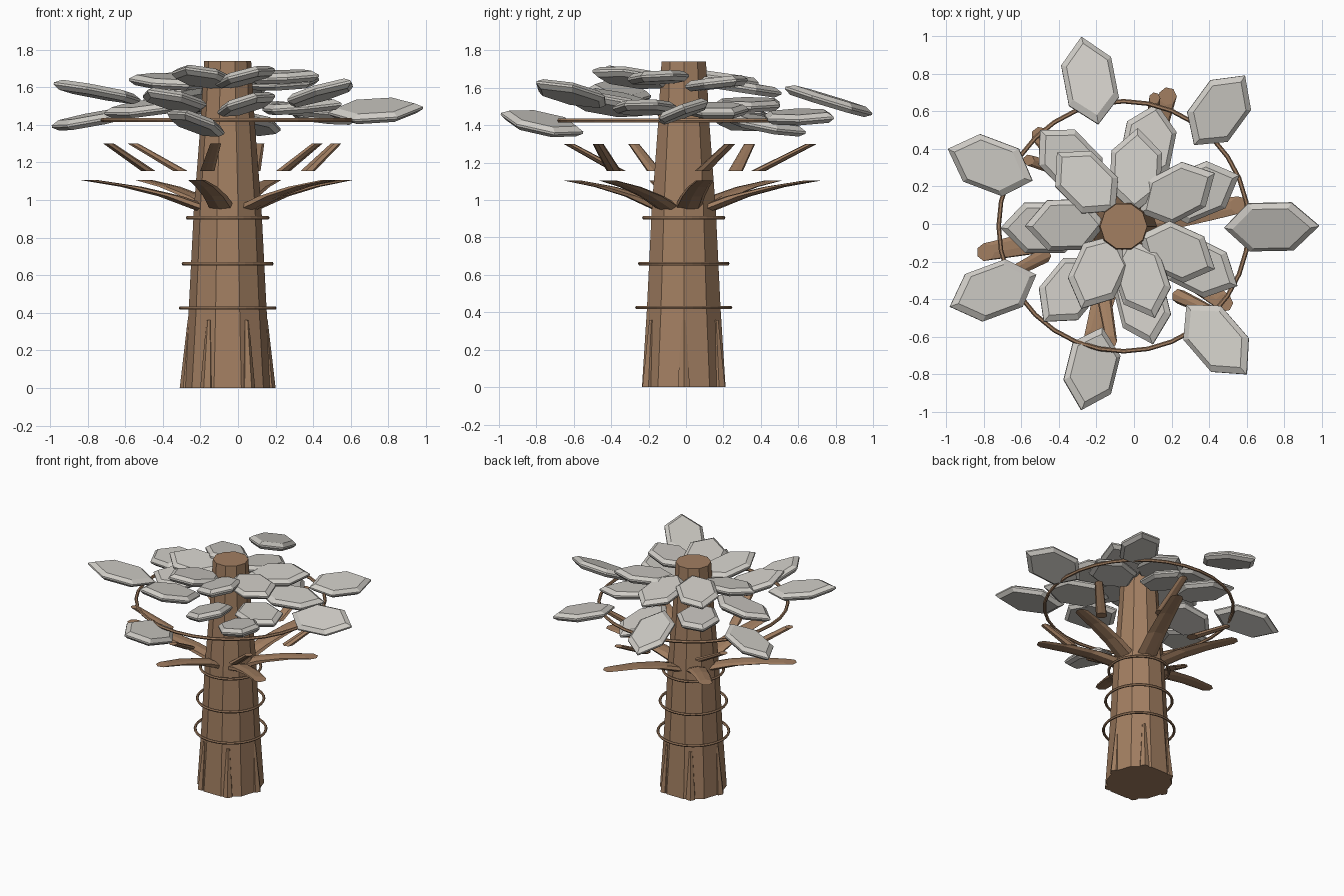
import bpy, bmesh, math
from mathutils import Vector, Matrix

if "Cube" in bpy.data.objects:
    bpy.data.objects.remove(bpy.data.objects["Cube"])

CX, CY = -0.055, -0.012          # trunk axis
bark = bpy.data.materials.new("bark")
bark.diffuse_color = (0.36, 0.21, 0.12, 1)
bark.use_nodes = True
bark.node_tree.nodes["Principled BSDF"].inputs["Base Color"].default_value = bark.diffuse_color
foliage = bpy.data.materials.new("foliage")
foliage.diffuse_color = (0.62, 0.60, 0.56, 1)
foliage.use_nodes = True
foliage.node_tree.nodes["Principled BSDF"].inputs["Base Color"].default_value = foliage.diffuse_color


def add_mesh(name, rings, mat):
    """Skin a list of equal-length point loops and cap both ends."""
    bm = bmesh.new()
    loops = [[bm.verts.new(p) for p in r] for r in rings]
    n = len(loops[0])
    for a, b in zip(loops, loops[1:]):
        for i in range(n):
            j = (i + 1) % n
            bm.faces.new((a[i], a[j], b[j], b[i]))
    bm.faces.new(loops[0][::-1])
    bm.faces.new(loops[-1])
    bmesh.ops.recalc_face_normals(bm, faces=bm.faces)
    me = bpy.data.meshes.new(name)
    bm.to_mesh(me)
    bm.free()
    me.materials.append(mat)
    ob = bpy.data.objects.new(name, me)
    bpy.context.collection.objects.link(ob)
    return ob


def stem(name, path, sides):
    """Tapered stem made of horizontal rings; path = (x, y, z, radius)."""
    rings = [[(x + r * math.cos(math.tau * i / sides),
               y + r * math.sin(math.tau * i / sides), z)
              for i in range(sides)] for x, y, z, r in path]
    return add_mesh(name, rings, bark)


def leaf(name, inner, outer, roll=0, width=0.26):
    """Bevelled hexagonal plate stretched between two tip points."""
    a, b = Vector(inner), Vector(outer)
    x = (b - a).normalized()
    y = Vector((0, 0, 1)).cross(x).normalized()
    rot = Matrix((x, y, x.cross(y))).transposed() @ Matrix.Rotation(math.radians(roll), 3, 'X')
    L, mid = (b - a).length, (a + b) / 2
    shape = [(-.5, 0), (-.24, -.5), (.22, -.5), (.5, 0), (.22, .5), (-.24, .5)]
    rings = [[mid + rot @ Vector((u * L * s, v * width * s, h)) for u, v in shape]
             for s, h in ((.85, -.028), (1, -.006), (1, .006), (.82, .028))]
    return add_mesh(name, rings, foliage)


# Trunk
stem("trunk", [(CX, CY, z, r) for z, r in
               ((0, .235), (.42, .207), (.95, .18), (1.4, .145), (1.74, .125))], 10)

# Buttress roots
for k in range(6):
    c, s = math.cos(k * math.pi / 3), math.sin(k * math.pi / 3)
    stem(f"root_{k}", [(CX + .218 * c, CY + .218 * s, 0, .037),
                       (CX + .2 * c, CY + .2 * s, .36, .013)], 6)

# Hoops around the trunk and the large canopy hoop
for k, (z, r, t) in enumerate(((.425, .25, .01), (.66, .235, .01),
                               (.905, .213, .01), (1.425, .665, .012))):
    bpy.ops.mesh.primitive_torus_add(location=(CX, CY, z), major_radius=r, minor_radius=t,
                                     major_segments=32, minor_segments=6)
    ob = bpy.context.object
    ob.name = f"hoop_{k}"
    ob.data.materials.append(bark)

# Lower boughs arching out of the trunk
for k, (x, y) in enumerate(((.56, .1), (.18, .68), (-.5, .47),
                            (-.79, -.15), (-.22, -.61), (.48, -.42))):
    dx, dy = x - CX, y - CY
    stem(f"lower_bough_{k}", [(CX + dx * f, CY + dy * f, z, r) for f, z, r in
                              ((.14, .945, .075), (.42, 1.02, .068),
                               (.7, 1.07, .06), (1, 1.105, .048))], 7)

# Upper twigs
for k, (x0, y0, x1, y1) in enumerate(((.37, .085, .52, .235), (.08, .385, .11, .67),
                                      (-.31, .265, -.56, .34), (-.48, -.17, -.69, -.28),
                                      (-.165, -.36, -.12, -.625), (.24, -.385, .42, -.47))):
    stem(f"upper_twig_{k}", [(x0, y0, 1.155, .04), (x1, y1, 1.3, .03)], 7)

# Outer leaves: inner tip, outer tip, roll
outer = (((.48, -.02, 1.46), (.985, -.01, 1.49), 20),
         ((.32, .42, 1.45), (.59, .79, 1.44), 8),
         ((-.19, .53, 1.60), (-.28, .995, 1.46), 5),
         ((-.54, .23, 1.47), (-.99, .4, 1.39), -8),
         ((-.52, -.27, 1.53), (-.98, -.44, 1.62), 0),
         ((-.17, -.55, 1.36), (-.28, -.99, 1.46), -14),
         ((.28, -.43, 1.51), (.6, -.8, 1.63), 5))
# Middle leaves
middle = (((.12, .08, 1.50), (.56, .26, 1.46), 5),
          ((.03, .2, 1.45), (.12, .64, 1.36), 5),
          ((-.18, .17, 1.50), (-.5, .5, 1.52), 5),
          ((-.25, -.02, 1.52), (-.71, -.02, 1.46), -8),
          ((-.2, -.18, 1.48), (-.48, -.52, 1.58), 0),
          ((-.01, -.2, 1.47), (.1, -.64, 1.55), 12),
          ((.13, -.12, 1.48), (.55, -.33, 1.51), 5))
# Inner leaves
inner = (((.03, .06, 1.61), (.43, .27, 1.64), 5),
         ((0, .06, 1.64), (.02, .51, 1.57), 0),
         ((-.1, .07, 1.67), (-.41, .38, 1.62), 5),
         ((-.15, 0, 1.62), (-.58, -.01, 1.64), -8),
         ((-.1, -.06, 1.61), (-.28, -.45, 1.70), 0),
         ((-.03, -.08, 1.62), (.11, -.5, 1.69), 10),
         ((.03, -.06, 1.65), (.43, -.24, 1.66), 5))
for tier, rows in (("outer", outer), ("middle", middle), ("inner", inner)):
    for k, (a, b, roll) in enumerate(rows):
        leaf(f"{tier}_leaf_{k}", a, b, roll, .27)
